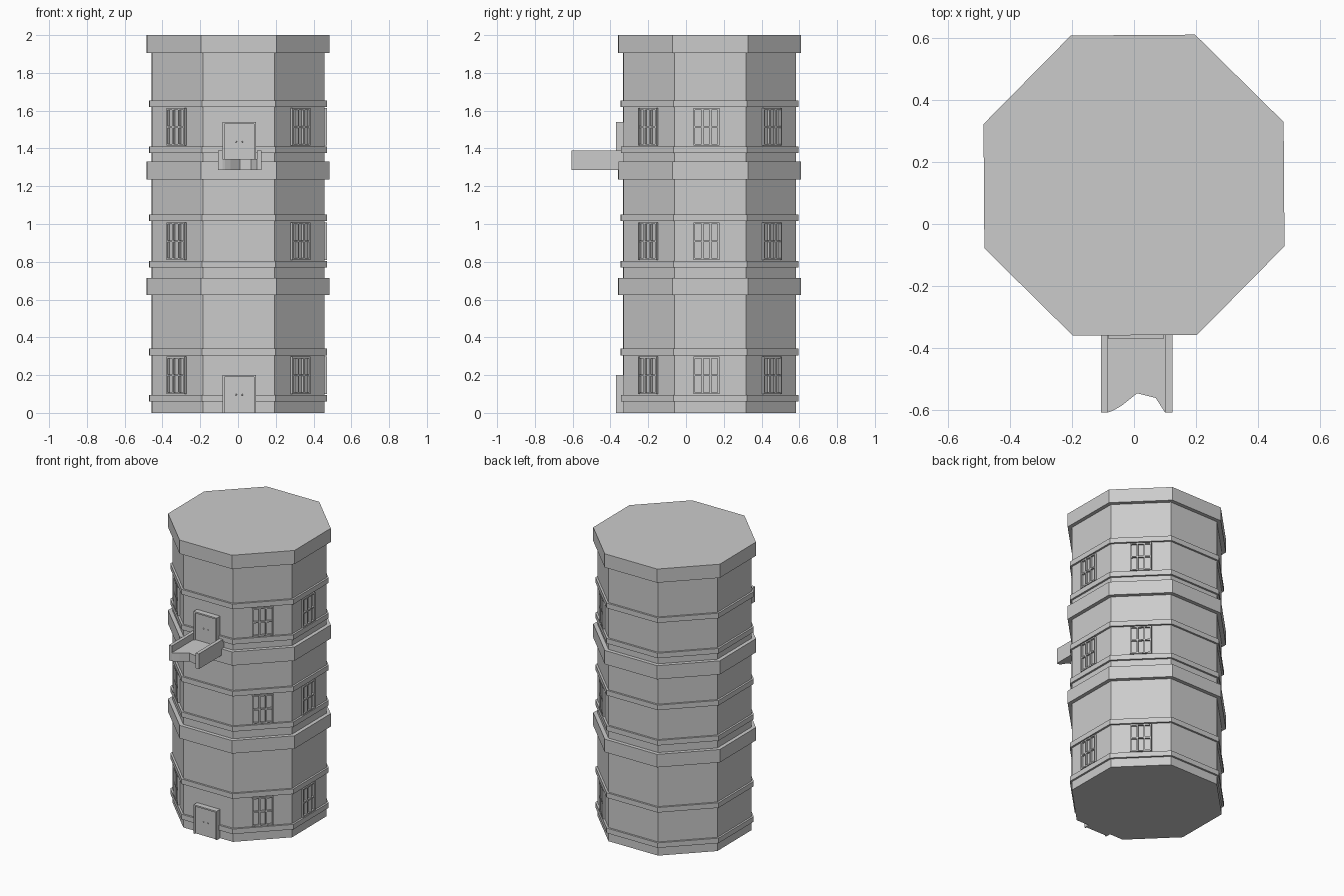
import bpy, bmesh, math
from mathutils import Matrix, Vector

if "Cube" in bpy.data.objects:
    bpy.data.objects.remove(bpy.data.objects["Cube"], do_unlink=True)

stone = bpy.data.materials.new("grey stone")
stone.use_nodes = True
GREY = (0.6, 0.6, 0.6, 1)
stone.diffuse_color = GREY
stone.node_tree.nodes["Principled BSDF"].inputs["Base Color"].default_value = GREY

CENTRE = Vector((0, 0.125, 0))
TWIST = math.radians(0.4)
WALL = 0.457


def finish(bm, name):
    bmesh.ops.recalc_face_normals(bm, faces=bm.faces)
    mesh = bpy.data.meshes.new(name)
    bm.to_mesh(mesh)
    bm.free()
    mesh.materials.append(stone)
    obj = bpy.data.objects.new(name, mesh)
    bpy.context.collection.objects.link(obj)
    return obj


def add_box(bm, lo, hi, frame=Matrix()):
    lo, hi = Vector(lo), Vector(hi)
    m = frame @ Matrix.Translation((lo + hi) / 2) @ Matrix.Diagonal((*(hi - lo), 1))
    bmesh.ops.create_cube(bm, size=1, matrix=m)


def octagon(name, apothem, z0, z1):
    bm = bmesh.new()
    m = (Matrix.Translation(CENTRE + Vector((0, 0, (z0 + z1) / 2)))
         @ Matrix.Rotation(TWIST + math.pi / 8, 4, 'Z'))
    r = apothem / math.cos(math.pi / 8)
    bmesh.ops.create_cone(bm, cap_ends=True, segments=8, radius1=r, radius2=r,
                          depth=z1 - z0, matrix=m)
    return finish(bm, name)


def prism(name, outline, z0, z1):
    bm = bmesh.new()
    face = bm.faces.new([bm.verts.new((x, y, z0)) for x, y in outline])
    top = bmesh.ops.extrude_face_region(bm, geom=[face], use_keep_orig=True)["geom"]
    bmesh.ops.translate(bm, vec=(0, 0, z1 - z0),
                        verts=[v for v in top if isinstance(v, bmesh.types.BMVert)])
    return finish(bm, name)


# Tower shaft and its wide ledges
octagon("tower_wall", WALL, 0, 1.99)
for name, z0, z1 in (("lower_ledge", 0.625, 0.715), ("upper_ledge", 1.235, 1.33),
                     ("roof_slab", 1.905, 2.0)):
    octagon(name, 0.483, z0, z1)


# Barred window lying on one wall face: local x runs along the face, -y is outward
def window(name, angle, z0, shift):
    bm = bmesh.new()
    frame = (Matrix.Translation(CENTRE) @ Matrix.Rotation(angle + TWIST, 4, 'Z')
             @ Matrix.Translation((shift, -WALL, z0)))
    w, h, bar, out = 0.137, 0.198, 0.009, 0.014
    for i in range(4):
        x = -w / 2 + i * (w - bar) / 3
        add_box(bm, (x, -out, 0), (x + bar, 0.01, h), frame)
    for i in range(3):
        z = i * (h - bar) / 2
        add_box(bm, (-w / 2, -out + 0.001, z), (w / 2, 0.01, z + bar), frame)
    finish(bm, name)


# Each storey: sill band, lintel band and four windows
SIDES = (("front_right", -45, 0), ("front_left", 45, 0),
         ("left", 90, -0.02), ("back_left", 135, 0))
for storey, z in (("ground", 0.06), ("middle", 0.77), ("top", 1.375)):
    octagon(storey + "_sill_band", 0.47, z, z + 0.035)
    octagon(storey + "_lintel_band", 0.47, z + 0.245, z + 0.28)
    for side, degrees, shift in SIDES:
        window(f"{storey}_{side}_window", math.radians(degrees), z + 0.04, shift)


# Doors: frame, recessed leaf and two knobs
def door(name, z0):
    front, back = -0.37, -0.31
    left, right, top = -0.082, 0.095, z0 + 0.2
    bm = bmesh.new()
    add_box(bm, (left, front, z0), (left + 0.01, back, top))
    add_box(bm, (right - 0.01, front, z0), (right, back, top))
    add_box(bm, (left + 0.01, front, top - 0.01), (right - 0.01, back, top))
    finish(bm, name + "_frame")
    bm = bmesh.new()
    add_box(bm, (left + 0.01, front + 0.009, z0), (right - 0.01, back, top - 0.01))
    finish(bm, name + "_leaf")
    bm = bmesh.new()
    for x in (-0.01, 0.023):
        bmesh.ops.create_icosphere(bm, subdivisions=1, radius=0.005,
                                   matrix=Matrix.Translation((x, front + 0.007, z0 + 0.096)))
    finish(bm, name + "_knobs")


door("ground_door", 0)
door("balcony_door", 1.34)

# Balcony with a broken front edge
BACK, FRONT = -0.33, -0.607
floor = [(-0.085, BACK), (-0.085, FRONT), (-0.07, -0.602), (-0.04, -0.585), (0.01, -0.545),
         (0.07, -0.56), (0.1, FRONT), (0.102, FRONT), (0.102, BACK)]
prism("balcony_floor", floor, 1.285, 1.343)
for name, x0, x1 in (("balcony_right_wall", -0.106, -0.083), ("balcony_left_wall", 0.1, 0.124)):
    bm = bmesh.new()
    add_box(bm, (x0, FRONT, 1.285), (x1, BACK, 1.39))
    finish(bm, name)
